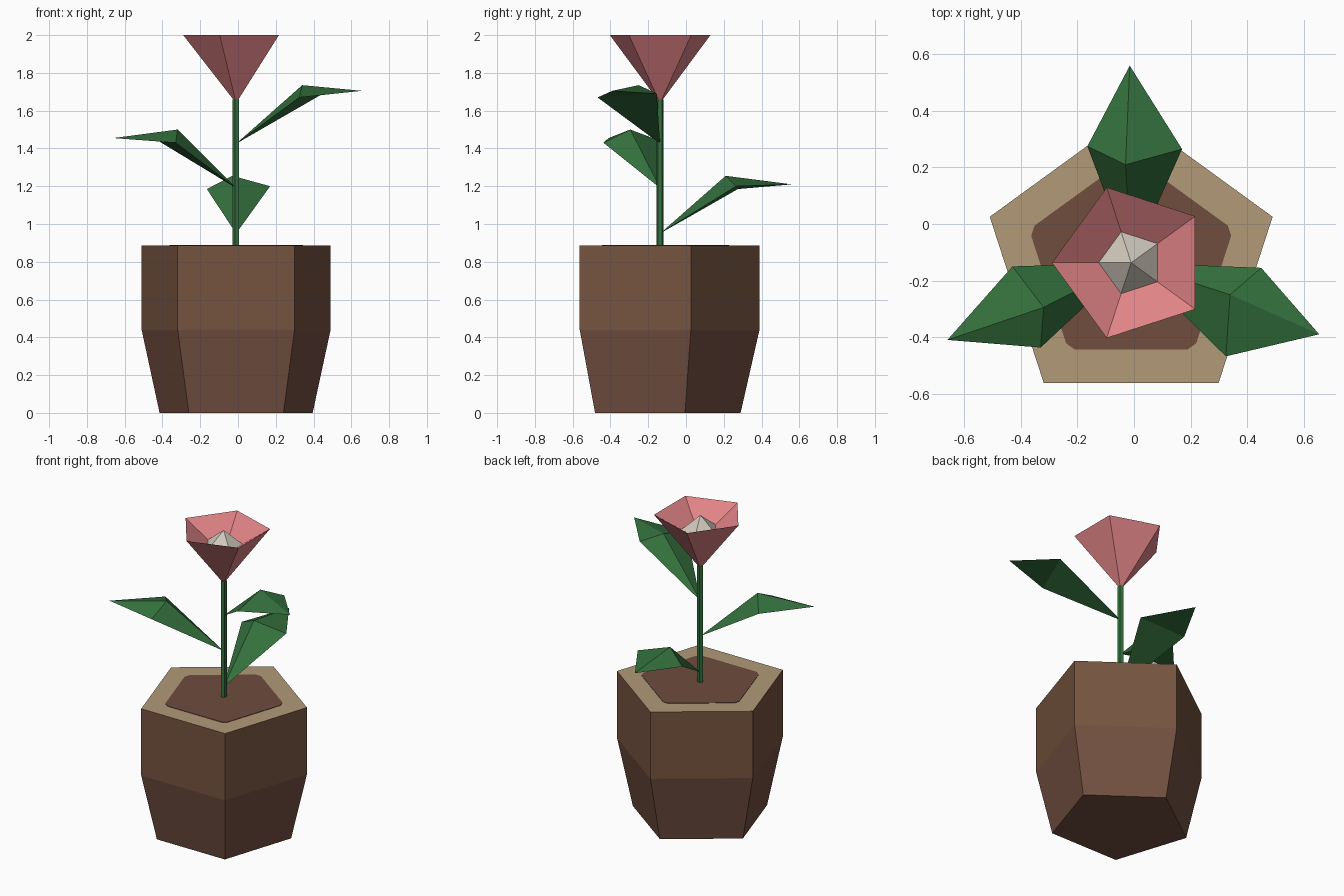
import bpy, bmesh, math

if "Cube" in bpy.data.objects:
    bpy.data.objects.remove(bpy.data.objects["Cube"])

CX, CY = -0.01, -0.137          # axis of pot, stem and flower


def material(name, hexcol):
    def lin(c):
        c /= 255
        return c / 12.92 if c <= 0.04045 else ((c + 0.055) / 1.055) ** 2.4
    m = bpy.data.materials.new(name)
    m.diffuse_color = [lin(int(hexcol[i:i + 2], 16)) for i in (0, 2, 4)] + [1]
    m.use_nodes = True
    m.node_tree.nodes["Principled BSDF"].inputs["Base Color"].default_value = m.diffuse_color
    return m


pot_brown = material("pot brown", "76543F")
base_brown = material("pot base brown", "735041")
rim_tan = material("rim tan", "B19A79")
soil_brown = material("soil brown", "6E4D3D")
leaf_green = material("leaf green", "34703D")
petal_pink = material("petal pink", "E08386")
centre_cream = material("flower centre cream", "CFC8BB")


def make(name, verts, faces, mats, rule=None):
    me = bpy.data.meshes.new(name)
    bm = bmesh.new()
    vs = [bm.verts.new(v) for v in verts]
    for f in faces:
        bm.faces.new([vs[i] for i in f])
    bmesh.ops.recalc_face_normals(bm, faces=bm.faces)
    for f in bm.faces:
        if rule:
            f.material_index = rule(f)
    bm.to_mesh(me)
    bm.free()
    for m in mats:
        me.materials.append(m)
    ob = bpy.data.objects.new(name, me)
    bpy.context.collection.objects.link(ob)
    return ob


def lathe(name, profile, start, mats, rule=None, sides=5):
    """Rings of (radius, z); a zero radius gives a point, other ends are capped."""
    verts, faces, rings = [], [], []
    for r, z in profile:
        n = 1 if r == 0 else sides
        rings.append([len(verts) + i for i in range(n)])
        for i in range(n):
            a = math.radians(start) + 2 * math.pi * i / sides
            verts.append((CX + r * math.cos(a), CY + r * math.sin(a), z))
    for a, b in zip(rings, rings[1:]):
        for i in range(sides):
            quad = [a[i % len(a)], a[(i + 1) % len(a)],
                    b[(i + 1) % len(b)], b[i % len(b)]]
            faces.append(list(dict.fromkeys(quad)))
    faces += [r for r in (rings[0], rings[-1]) if len(r) > 1]
    return make(name, verts, faces, mats, rule)


# Five-sided pot with a tan rim on top
def pot_rule(f):
    z = f.calc_center_median().z
    return 2 if z > 0.88 else (0 if z > 0.44 else 1)


lathe("pot", [(0.426, 0), (0.526, 0.44), (0.526, 0.885)], 90,
      [pot_brown, base_brown, rim_tan], pot_rule)

# Soil: thin plate with clipped corners
soil = []
for i in range(5):
    for d in (-3, 3):
        a = math.radians(90 + 72 * i + d)
        r = 0.307 / math.cos(math.radians(36 - 3))
        soil.append((CX + r * math.cos(a), CY + r * math.sin(a)))
n = len(soil)
make("soil", [(x, y, z) for z in (0.88, 0.888) for x, y in soil],
     [range(n), range(n, 2 * n)] +
     [(i, (i + 1) % n, n + (i + 1) % n, n + i) for i in range(n)], [soil_brown])

# Stem
lathe("stem", [(0.019, 0.885), (0.019, 1.66)], 180, [leaf_green])

# Flower cup and its raised centre
lathe("petals", [(0, 1.64), (0.28, 2.0), (0.115, 1.9)], 180, [petal_pink])
lathe("flower_centre", [(0.115, 1.9), (0, 1.995)], 180, [centre_cream])


# Leaves: folded diamonds given by base height, two sides, ridge and tip
def leaf(name, base_z, side_a, side_b, ridge, tip):
    make(name, [(CX, CY, base_z), side_a, side_b, ridge, tip],
         [(0, 1, 3), (0, 3, 2), (1, 4, 3), (3, 4, 2), (0, 2, 1), (1, 2, 4)],
         [leaf_green])


leaf("back_leaf", 0.95, (-0.165, 0.275, 1.185), (0.17, 0.265, 1.2),
     (-0.03, 0.21, 1.255), (-0.015, 0.56, 1.21))
leaf("left_leaf", 1.19, (-0.33, -0.437, 1.43), (-0.43, -0.15, 1.445),
     (-0.32, -0.295, 1.5), (-0.66, -0.41, 1.455))
leaf("right_leaf", 1.425, (0.45, -0.155, 1.69), (0.325, -0.468, 1.67),
     (0.34, -0.25, 1.735), (0.655, -0.39, 1.705))
